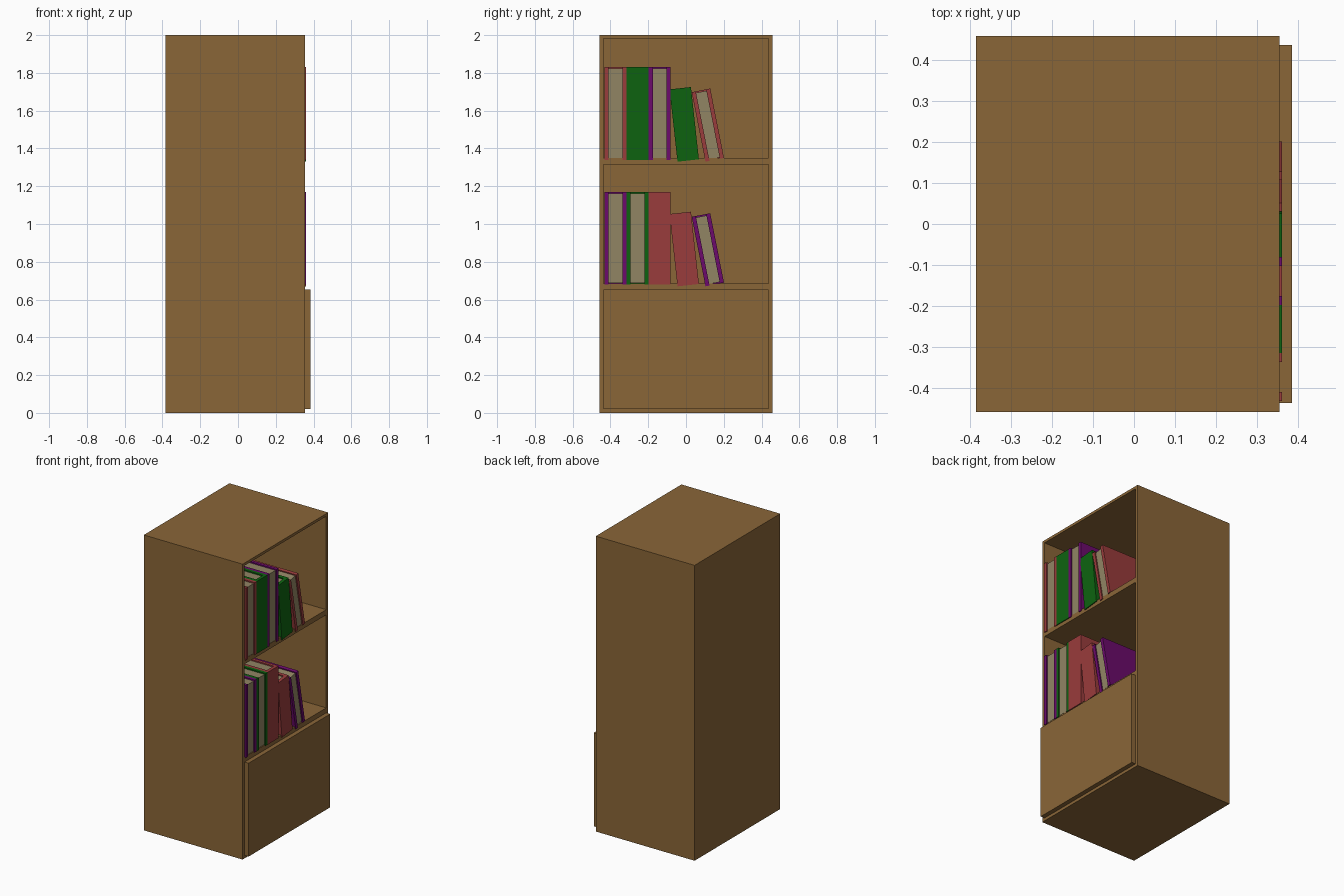
import bpy, bmesh, math
from mathutils import Matrix, Vector

if "Cube" in bpy.data.objects:
    bpy.data.objects.remove(bpy.data.objects["Cube"])


def material(name, rgb):
    m = bpy.data.materials.new(name)
    m.diffuse_color = (*rgb, 1)
    m.use_nodes = True
    m.node_tree.nodes["Principled BSDF"].inputs["Base Color"].default_value = m.diffuse_color
    return m


WOOD = material("brown wood", (0.255, 0.133, 0.039))
PAGES = material("cream paper", (0.285, 0.235, 0.127))
RED = material("red cover", (0.32, 0.045, 0.045))
GREEN = material("green cover", (0.004, 0.124, 0.005))
PURPLE = material("purple cover", (0.15, 0.003, 0.15))


def add_box(bm, lo, hi, mat=0):
    """Axis-aligned box between two corners."""
    lo, hi = Vector(lo), Vector(hi)
    mtx = Matrix.Translation((lo + hi) / 2) @ Matrix.Diagonal((*(hi - lo), 1))
    verts = bmesh.ops.create_cube(bm, size=1, matrix=mtx)["verts"]
    for f in {f for v in verts for f in v.link_faces}:
        f.material_index = mat


def finish(bm, name, mats):
    bmesh.ops.recalc_face_normals(bm, faces=bm.faces)
    me = bpy.data.meshes.new(name)
    bm.to_mesh(me)
    bm.free()
    for m in mats:
        me.materials.append(m)
    ob = bpy.data.objects.new(name, me)
    bpy.context.collection.objects.link(ob)
    return ob


# Cabinet body: a block with two deep openings pushed in from the open side
BACK, FRONT, HALF, INNER = -0.385, 0.355, 0.458, 0.437
OPENINGS = [(0.685, 1.315), (1.35, 1.982)]
bm = bmesh.new()
add_box(bm, (BACK, -HALF, 0), (FRONT, HALF, 2))
cuts = [((0, y, 0), (0, 1, 0)) for y in (-INNER, INNER)]
cuts += [((0, 0, z), (0, 0, 1)) for pair in OPENINGS for z in pair]
for co, no in cuts:
    bmesh.ops.bisect_plane(bm, geom=bm.verts[:] + bm.edges[:] + bm.faces[:],
                           plane_co=co, plane_no=no)
for z0, z1 in OPENINGS:
    face = [f for f in bm.faces if f.normal.x > 0.9
            and abs(f.calc_center_median().x - FRONT) < 1e-4
            and abs(f.calc_center_median().y) < 0.1
            and z0 < f.calc_center_median().z < z1]
    new = bmesh.ops.extrude_face_region(bm, geom=face)["geom"]
    bmesh.ops.translate(bm, vec=(BACK + 0.025 - FRONT, 0, 0),
                        verts=[v for v in new if isinstance(v, bmesh.types.BMVert)])
    bmesh.ops.delete(bm, geom=[f for f in face if f.is_valid], context="FACES")
finish(bm, "cabinet_body", [WOOD])

# Cupboard door
bm = bmesh.new()
add_box(bm, (FRONT, -INNER, 0.02), (0.385, INNER, 0.652))
finish(bm, "cupboard_door", [WOOD])


# Book: two covers, a spine at one end and a slightly smaller page block
def book(name, cover, y, z, width, height, spine_out, tilt=0, depth=0.4):
    t, r = 0.022, 0.008
    bm = bmesh.new()
    add_box(bm, (-depth, 0, 0), (0, t, height))
    add_box(bm, (-depth, width - t, 0), (0, width, height))
    s0 = -t if spine_out else -depth
    add_box(bm, (s0, t, 0), (s0 + t, width - t, height))
    p0, p1 = (-depth + r, -t) if spine_out else (-depth + t, -r)
    add_box(bm, (p0, t, r), (p1, width - t, height - r), 1)
    ob = finish(bm, name, [cover, PAGES])
    ob.location = (0.361, y, z)
    ob.rotation_euler.x = math.radians(tilt)


# Five books per shelf: three upright, two leaning
SLOTS = [(-0.432, 0.01, 0.117, 0.49, 0), (-0.315, 0.01, 0.117, 0.49, 0),
         (-0.198, 0.01, 0.117, 0.49, 0), (-0.045, 0.0, 0.114, 0.385, 6.3),
         (0.103, 0.0, 0.1, 0.375, 11.2)]
SHELVES = {
    "upper": (1.33, [(RED, 0), (GREEN, 1), (PURPLE, 0), (GREEN, 1), (RED, 0)]),
    "lower": (0.67, [(PURPLE, 0), (GREEN, 0), (RED, 1), (RED, 1), (PURPLE, 0)]),
}
for shelf, (base, books) in SHELVES.items():
    for i, ((cover, out), (y, dz, w, h, tilt)) in enumerate(zip(books, SLOTS)):
        book(f"{shelf}_book_{i + 1}", cover, y, base + dz, w, h, out, tilt)
